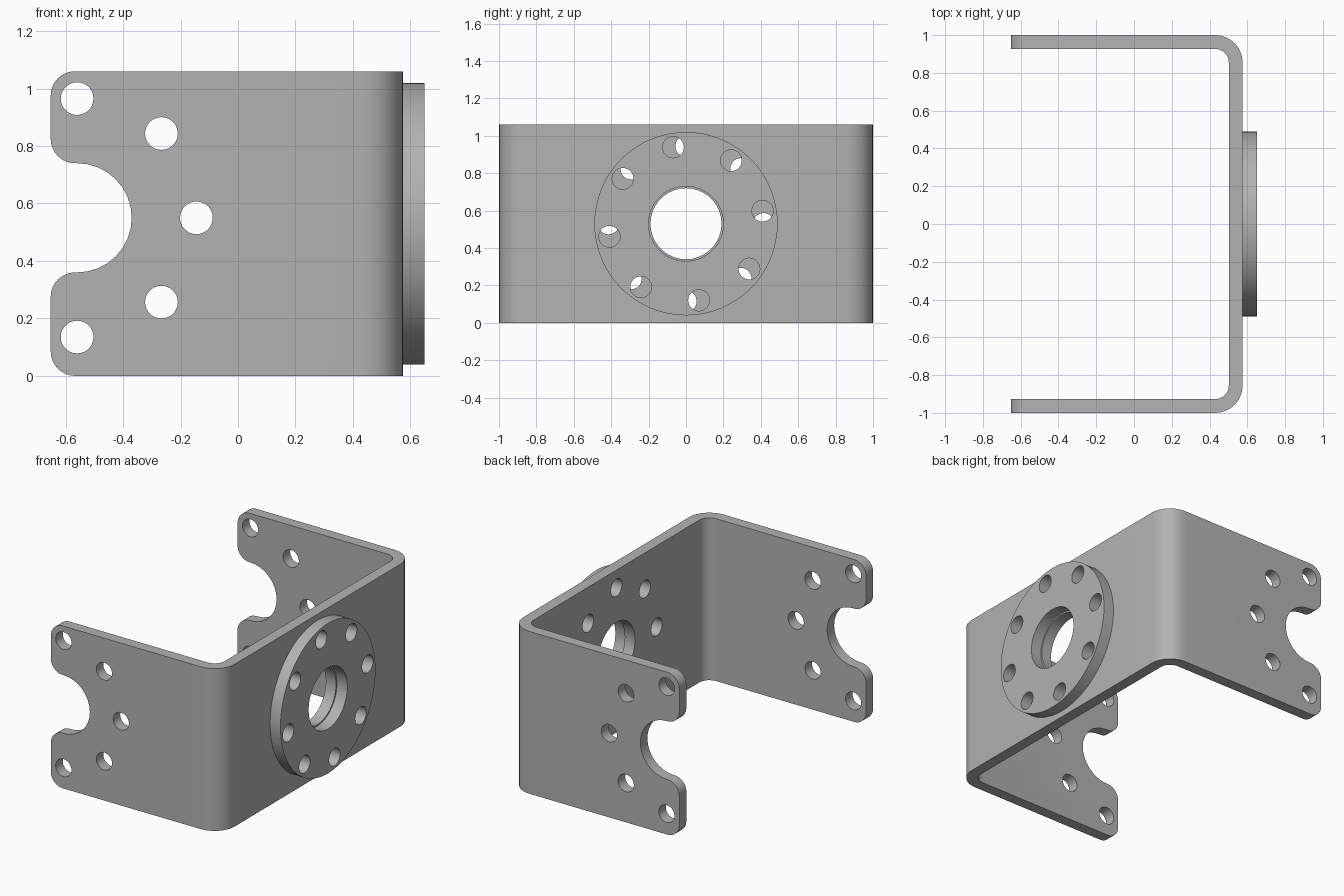
import bpy
import bmesh
from math import sin, cos, pi, radians
from mathutils import Matrix, Vector

cube = bpy.data.objects.get("Cube")
if cube:
    bpy.data.objects.remove(cube, do_unlink=True)

HEIGHT, THICK, BEND = 1.06, 0.073, 0.145
WALL_X, TIP_X, DISC_X = 0.575, -0.652, 0.65
SLOT_X, SLOT_Z, SLOT_R = -0.56, 0.55, 0.19
HOLE_R, RING_R, CORNER = 0.057, 0.415, 0.085
MID_Z = HEIGHT / 2

steel = bpy.data.materials.new("grey steel")
steel.use_nodes = True
colour = (0.45, 0.45, 0.45, 1)
steel.diffuse_color = colour
steel.node_tree.nodes["Principled BSDF"].inputs["Base Color"].default_value = colour


def add_object(name, bm):
    bmesh.ops.recalc_face_normals(bm, faces=bm.faces)
    mesh = bpy.data.meshes.new(name)
    bm.to_mesh(mesh)
    bm.free()
    mesh.materials.append(steel)
    obj = bpy.data.objects.new(name, mesh)
    bpy.context.collection.objects.link(obj)
    return obj


def arc(cx, cy, r, start, end, steps=8):
    angles = [radians(start + (end - start) * i / steps) for i in range(steps + 1)]
    return [(cx + r * cos(a), cy + r * sin(a)) for a in angles]


def prism(name, points, direction):
    bm = bmesh.new()
    face = bm.faces.new([bm.verts.new(p) for p in points])
    result = bmesh.ops.extrude_face_region(bm, geom=[face])
    verts = [v for v in result["geom"] if isinstance(v, bmesh.types.BMVert)]
    bmesh.ops.translate(bm, verts=verts, vec=direction)
    return add_object(name, bm)


def cylinder(bm, centre, radius, depth, axis, segments=28):
    turn = Vector((0, 0, 1)).rotation_difference(Vector(axis)).to_matrix().to_4x4()
    bmesh.ops.create_cone(bm, cap_ends=True, segments=segments, radius1=radius,
                          radius2=radius, depth=depth,
                          matrix=Matrix.Translation(centre) @ turn)


def boolean(obj, cutter, operation):
    mod = obj.modifiers.new(operation.title(), "BOOLEAN")
    mod.object, mod.operation, mod.solver = cutter, operation, "EXACT"
    bpy.context.view_layer.objects.active = obj
    bpy.ops.object.modifier_apply(modifier=mod.name)
    bpy.data.objects.remove(cutter, do_unlink=True)


def wall_holes(x, depth, bore, first_angle):
    """Central bore with a ring of eight holes, all along x."""
    bm = bmesh.new()
    cylinder(bm, (x, 0, MID_Z), bore, depth, (1, 0, 0), 36)
    for i in range(8):
        a = radians(first_angle) + i * pi / 4
        cylinder(bm, (x, RING_R * cos(a), MID_Z + RING_R * sin(a)),
                 HOLE_R, depth, (1, 0, 0))
    return add_object("wall_hole_cutter", bm)


# Bent channel: U-shaped plan, made oversize and trimmed below
bend_x, bend_y = WALL_X - BEND, 1 - BEND
outer = arc(bend_x, -bend_y, BEND, -90, 0) + arc(bend_x, bend_y, BEND, 0, 90)
inner = (arc(bend_x, bend_y, BEND - THICK, 90, 0)
         + arc(bend_x, -bend_y, BEND - THICK, 0, -90))
plan = [(-0.9, -1)] + outer + [(-0.9, 1), (-0.9, 1 - THICK)] + inner + [(-0.9, THICK - 1)]
bracket = prism("bracket", [(x, y, -0.1) for x, y in plan], (0, 0, HEIGHT + 0.2))

# Side outline: rounded prongs around the round slot
cx = TIP_X + CORNER
low, high = SLOT_Z - SLOT_R, SLOT_Z + SLOT_R
side = ([(0.8, 0), (0.8, HEIGHT)]
        + arc(cx, HEIGHT - CORNER, CORNER, 90, 180)
        + arc(cx, high + CORNER, CORNER, 180, 270)
        + arc(SLOT_X, SLOT_Z, SLOT_R, 90, -90, 16)
        + arc(cx, low - CORNER, CORNER, 90, 180)
        + arc(cx, CORNER, CORNER, 180, 270))
outline = prism("outline_cutter", [(x, -1.2, z) for x, z in side], (0, 2.4, 0))
boolean(bracket, outline, "INTERSECT")

# Five mounting holes through both arms, around the slot centre
bm = bmesh.new()
for i in range(5):
    a = radians(-90 + 45 * i)
    cylinder(bm, (SLOT_X + RING_R * cos(a), 0, SLOT_Z + RING_R * sin(a)),
             HOLE_R, 2.4, (0, 1, 0))
boolean(bracket, add_object("arm_hole_cutter", bm), "DIFFERENCE")
boolean(bracket, wall_holes(WALL_X, 0.4, 0.19, 0), "DIFFERENCE")

# Round hub plate, its holes turned slightly from those in the wall
bm = bmesh.new()
cylinder(bm, ((WALL_X + DISC_X) / 2, 0, MID_Z), 0.49, DISC_X - WALL_X, (1, 0, 0), 64)
hub = add_object("hub_plate", bm)
boolean(hub, wall_holes(DISC_X, 0.4, 0.2, 9.5), "DIFFERENCE")

# Smooth the bends and bores, keep edges sharp
for obj in (bracket, hub):
    bpy.ops.object.select_all(action="DESELECT")
    obj.select_set(True)
    bpy.context.view_layer.objects.active = obj
    bpy.ops.object.shade_smooth_by_angle(angle=radians(30))
